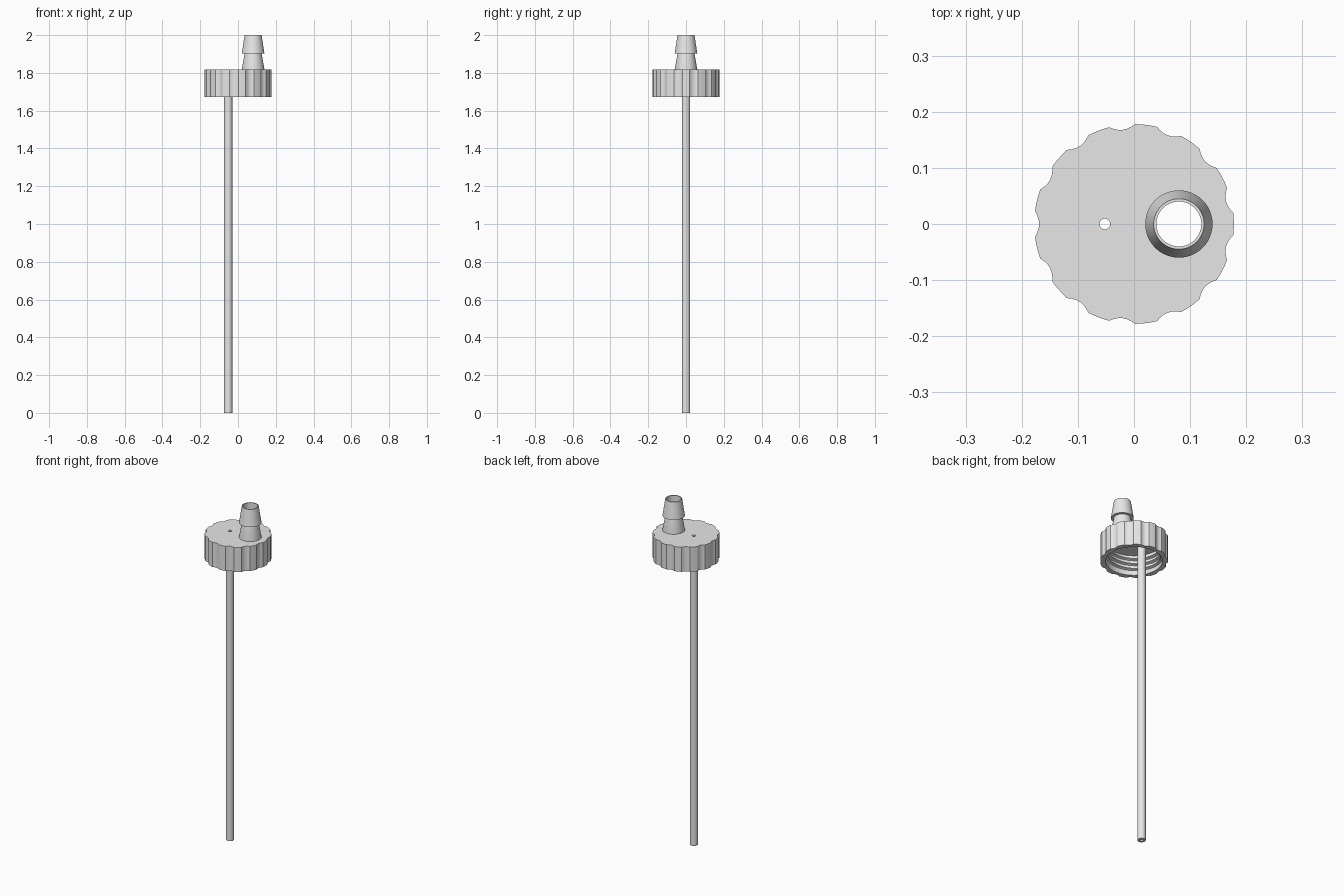
import bpy, bmesh
from math import cos, sin, pi, radians

if "Cube" in bpy.data.objects:
    bpy.data.objects.remove(bpy.data.objects["Cube"], do_unlink=True)

plastic = bpy.data.materials.new("light grey plastic")
plastic.use_nodes = True
GREY = (0.8, 0.8, 0.8, 1)
plastic.diffuse_color = GREY
plastic.node_tree.nodes["Principled BSDF"].inputs["Base Color"].default_value = GREY

CAP_BOTTOM, CAP_TOP, PLATE_BOTTOM = 1.672, 1.817, 1.79
CAP_RADIUS, CAP_INNER = 0.178, 0.149
TUBE_X, NOZZLE_X = -0.052, 0.08
TUBE_BORE, NOZZLE_BORE = 0.0095, 0.04
NOTCHES = 13


def finish(name, bm):
    bmesh.ops.recalc_face_normals(bm, faces=bm.faces)
    mesh = bpy.data.meshes.new(name)
    bm.to_mesh(mesh)
    bm.free()
    mesh.materials.append(plastic)
    obj = bpy.data.objects.new(name, mesh)
    bpy.context.collection.objects.link(obj)
    return obj


def smooth(obj):
    bpy.ops.object.select_all(action="DESELECT")
    obj.select_set(True)
    bpy.context.view_layer.objects.active = obj
    bpy.ops.object.shade_smooth_by_angle(angle=radians(25))


def lathe(name, profile, x, sides=48):
    """Spin a closed (radius, z) profile around a vertical axis at x."""
    bm = bmesh.new()
    rings = []
    for i in range(sides):
        a = 2 * pi * i / sides
        rings.append([bm.verts.new((x + r * cos(a), r * sin(a), z)) for r, z in profile])
    n = len(profile)
    for i in range(sides):
        a, b = rings[i], rings[(i + 1) % sides]
        for j in range(n):
            k = (j + 1) % n
            bm.faces.new((a[j], b[j], b[k], a[k]))
    obj = finish(name, bm)
    smooth(obj)
    return obj


def prism(name, outline, z0, z1):
    bm = bmesh.new()
    low = [bm.verts.new((x, y, z0)) for x, y in outline]
    high = [bm.verts.new((x, y, z1)) for x, y in outline]
    bm.faces.new(low)
    bm.faces.new(high)
    for i in range(len(low)):
        k = (i + 1) % len(low)
        bm.faces.new((low[i], low[k], high[k], high[i]))
    return finish(name, bm)


def circle(x, r, sides=48):
    return [(x + r * cos(2 * pi * i / sides), r * sin(2 * pi * i / sides)) for i in range(sides)]


# Scalloped cap outline: shallow concave grips between round lobes
outline = []
pitch = 2 * pi / NOTCHES
half = pitch * 0.27
for n in range(NOTCHES):
    mid = (n + 0.5) * pitch
    for step in range(-3, 4):
        t = step / 3
        r = CAP_RADIUS - 0.009 * (1 - t * t)
        outline.append((r * cos(mid + t * half), r * sin(mid + t * half)))
    for t in (1 / 3, 2 / 3):
        a = mid + half + t * (pitch - 2 * half)
        outline.append((CAP_RADIUS * cos(a), CAP_RADIUS * sin(a)))
cap = prism("cap", outline, CAP_BOTTOM, CAP_TOP)

# Hollow underside and the two holes through the top plate
cutters = [
    prism("cap_hollow_cutter", circle(0, CAP_INNER, 64), CAP_BOTTOM - 0.1, PLATE_BOTTOM),
    prism("tube_hole_cutter", circle(TUBE_X, TUBE_BORE, 24), PLATE_BOTTOM - 0.05, CAP_TOP + 0.1),
    prism("nozzle_hole_cutter", circle(NOZZLE_X, NOZZLE_BORE), PLATE_BOTTOM - 0.05, CAP_TOP + 0.1),
]
bpy.context.view_layer.objects.active = cap
for cutter in cutters:
    cutter.hide_render = True
    mod = cap.modifiers.new("cut", "BOOLEAN")
    mod.operation = "DIFFERENCE"
    mod.solver = "EXACT"
    mod.object = cutter
    bpy.ops.object.modifier_apply(modifier=mod.name)
    bpy.data.objects.remove(cutter, do_unlink=True)
smooth(cap)

# Screw thread inside the cap: a tapered ridge swept along a helix
bm = bmesh.new()
TURNS, STEPS, RISE = 3, 48, 0.03
previous = None
for i in range(TURNS * STEPS + 1):
    a = 2 * pi * i / STEPS
    z = CAP_BOTTOM + 0.016 + RISE * i / STEPS
    section = [(CAP_INNER + 0.004, -0.009), (CAP_INNER - 0.011, -0.003),
               (CAP_INNER - 0.011, 0.003), (CAP_INNER + 0.004, 0.009)]
    ring = [bm.verts.new((r * cos(a), r * sin(a), z + dz)) for r, dz in section]
    if previous:
        for j in range(4):
            k = (j + 1) % 4
            bm.faces.new((previous[j], ring[j], ring[k], previous[k]))
    else:
        bm.faces.new(ring)
    previous = ring
bm.faces.new(previous)
smooth(finish("cap_thread", bm))

# Barbed hose nozzle on top of the cap
lathe("hose_nozzle", [
    (NOZZLE_BORE, CAP_TOP - 0.005), (0.06, CAP_TOP - 0.005), (0.06, CAP_TOP),
    (0.045, 1.902), (0.06, 1.902), (0.045, 2.0), (NOZZLE_BORE, 2.0)], NOZZLE_X)

# Long hollow dip tube
lathe("dip_tube", [
    (TUBE_BORE, 0), (0.022, 0), (0.022, PLATE_BOTTOM + 0.005),
    (TUBE_BORE, PLATE_BOTTOM + 0.005)], TUBE_X, 24)
